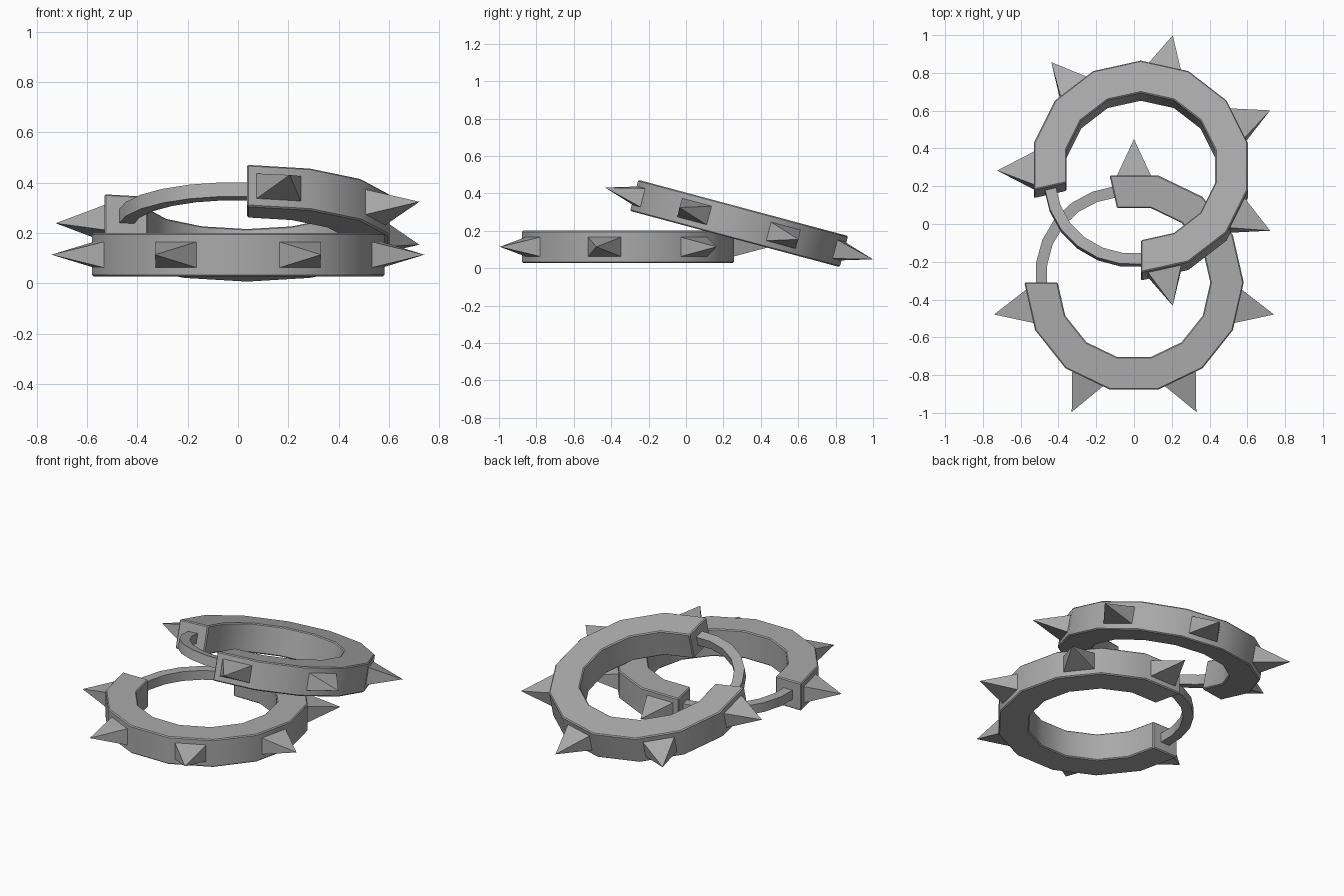
import bpy, bmesh, math
from mathutils import Matrix, Vector

cube = bpy.data.objects.get("Cube")
if cube:
    bpy.data.objects.remove(cube, do_unlink=True)

SIDES = 14
STEP = math.tau / SIDES
GAP_START, GAP_END = 4 * STEP, 7 * STEP   # opening, bridged by the thin wire

metal = bpy.data.materials.new("grey metal")
metal.use_nodes = True
grey = (0.4, 0.4, 0.4, 1)
metal.diffuse_color = grey
metal.node_tree.nodes["Principled BSDF"].inputs["Base Color"].default_value = grey


def polar(radius, angle, z=0):
    return Vector((radius * math.cos(angle), radius * math.sin(angle), z))


def finish(bm, name, place, smooth):
    bmesh.ops.recalc_face_normals(bm, faces=bm.faces)
    mesh = bpy.data.meshes.new(name)
    bm.to_mesh(mesh)
    bm.free()
    mesh.materials.append(metal)
    obj = bpy.data.objects.new(name, mesh)
    bpy.context.collection.objects.link(obj)
    obj.matrix_world = place
    if smooth:
        bpy.ops.object.select_all(action='DESELECT')
        obj.select_set(True)
        bpy.context.view_layer.objects.active = obj
        bpy.ops.object.shade_smooth_by_angle(angle=math.radians(30))


def arc_sweep(name, place, start, end, segments, radius, half_width, half_height,
              bulge=0, chamfer=0):
    """Rectangular section swept along an arc, with closed ends."""
    bm = bmesh.new()
    rings = []
    for i in range(segments + 1):
        t = i / segments
        angle = start + (end - start) * t
        r = radius + bulge * math.sin(math.pi * t)
        rings.append([bm.verts.new(polar(r + u * half_width, angle, v * half_height))
                      for u, v in ((-1, -1), (1, -1), (1, 1), (-1, 1))])
    for a, b in zip(rings, rings[1:]):
        for k in range(4):
            n = (k + 1) % 4
            bm.faces.new((a[k], a[n], b[n], b[k]))
    bm.faces.new(rings[0])
    bm.faces.new(rings[-1])
    bmesh.ops.recalc_face_normals(bm, faces=bm.faces)
    if chamfer:
        hard = [e for e in bm.edges if e.calc_face_angle(0) > math.radians(60)]
        bmesh.ops.bevel(bm, geom=hard, offset=chamfer, segments=1, affect='EDGES')
    finish(bm, name, place, True)


def spike(name, place, angle):
    """Four-sided pyramid pointing outwards from a flat of the band."""
    bm = bmesh.new()
    side = polar(0.093, angle + math.pi / 2)
    up = Vector((0, 0, 0.053))
    foot = polar(0.56, angle)
    base = [bm.verts.new(foot + side * u + up * v)
            for u, v in ((-1, -1), (1, -1), (1, 1), (-1, 1))]
    tip = bm.verts.new(polar(0.76, angle))
    bm.faces.new(base)
    for k in range(4):
        bm.faces.new((base[k], base[(k + 1) % 4], tip))
    finish(bm, name, place, False)


def hoop(prefix, place):
    arc_sweep(prefix + "_band", place, GAP_END, GAP_START + math.tau, 11,
              0.4925, 0.0885, 0.086, chamfer=0.006)
    arc_sweep(prefix + "_wire", place, GAP_START - 0.03, GAP_END + 0.03, 6,
              0.49, 0.03, 0.029, bulge=0.018)
    for i in range(6):
        spike(f"{prefix}_spike_{i + 1}", place, (3.5 - 2 * i) * STEP)


# flat hoop, and the second one leaning on it
hoop("lower_hoop", Matrix.Translation((0, -0.31, 0.114)))
hoop("upper_hoop", Matrix.Translation((0.036, 0.283, 0.239))
     @ Matrix.Rotation(math.radians(-15), 4, 'X')
     @ Matrix.Rotation(math.pi / 2, 4, 'Z'))
